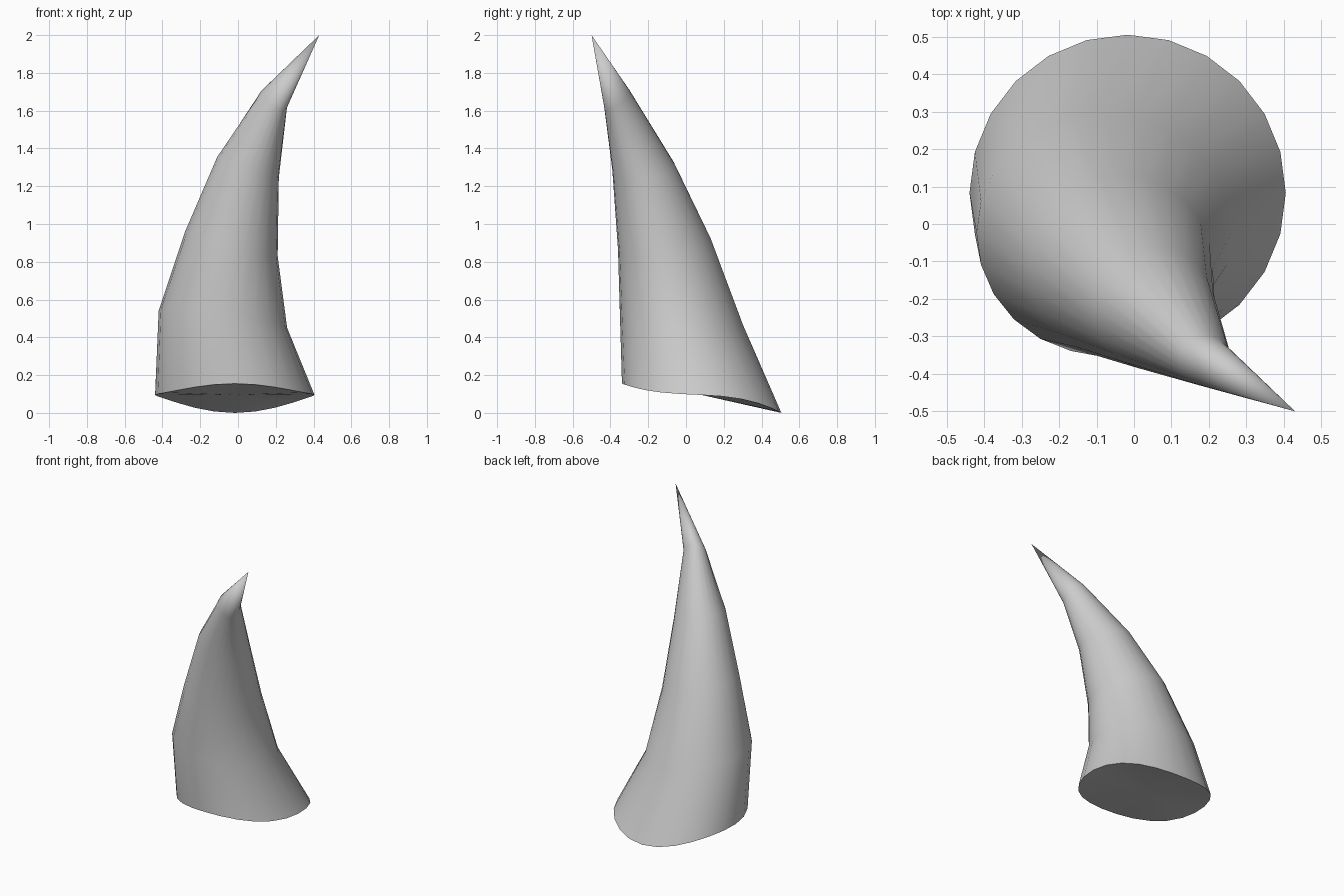
import bpy, bmesh, math

if "Cube" in bpy.data.objects:
    bpy.data.objects.remove(bpy.data.objects["Cube"])

SIDES = 24
# Cross-sections: centre (x, y, z), radius x, radius y, rise toward +x, rise toward +y
RINGS = [
    (-0.017, 0.083, 0.095, 0.422, 0.422, 0.0, 0.0),
    (-0.08, -0.024, 0.495, 0.34, 0.326, -0.045, -0.03),
    (-0.035, -0.115, 0.895, 0.245, 0.245, -0.065, 0.03),
    (0.053, -0.225, 1.30, 0.163, 0.165, -0.055, 0.015),
    (0.19, -0.365, 1.658, 0.07, 0.067, -0.035, 0.045),
]
TIP = (0.43, -0.5, 2.0)

bm = bmesh.new()

# Tapering, leaning rings
loops = []
for i, (cx, cy, cz, rx, ry, zx, zy) in enumerate(RINGS):
    loop = []
    for k in range(SIDES):
        a = 2 * math.pi * k / SIDES
        c, s = math.cos(a), math.sin(a)
        z = cz + zx * c + zy * s
        if i == 0:  # wavy base rim, low at the back and high at the front
            z += -0.02 * s - 0.0175 * s * s - 0.0575 * s ** 3
        loop.append(bm.verts.new((cx + rx * c, cy + ry * s, z)))
    loops.append(loop)

# Side walls
for lo, hi in zip(loops, loops[1:]):
    for k in range(SIDES):
        n = (k + 1) % SIDES
        bm.faces.new((lo[k], lo[n], hi[n], hi[k]))

# Pointed tip and base cap
tip = bm.verts.new(TIP)
base = bm.verts.new((-0.017, 0.083, 0.095))
for k in range(SIDES):
    n = (k + 1) % SIDES
    bm.faces.new((loops[-1][k], loops[-1][n], tip))
    bm.faces.new((loops[0][n], loops[0][k], base))

mesh = bpy.data.meshes.new("horn")
bm.to_mesh(mesh)
bm.free()
horn = bpy.data.objects.new("horn", mesh)
bpy.context.collection.objects.link(horn)

# Smooth sides, crisp base edge
bpy.context.view_layer.objects.active = horn
horn.select_set(True)
bpy.ops.object.shade_smooth_by_angle(angle=math.radians(50))
